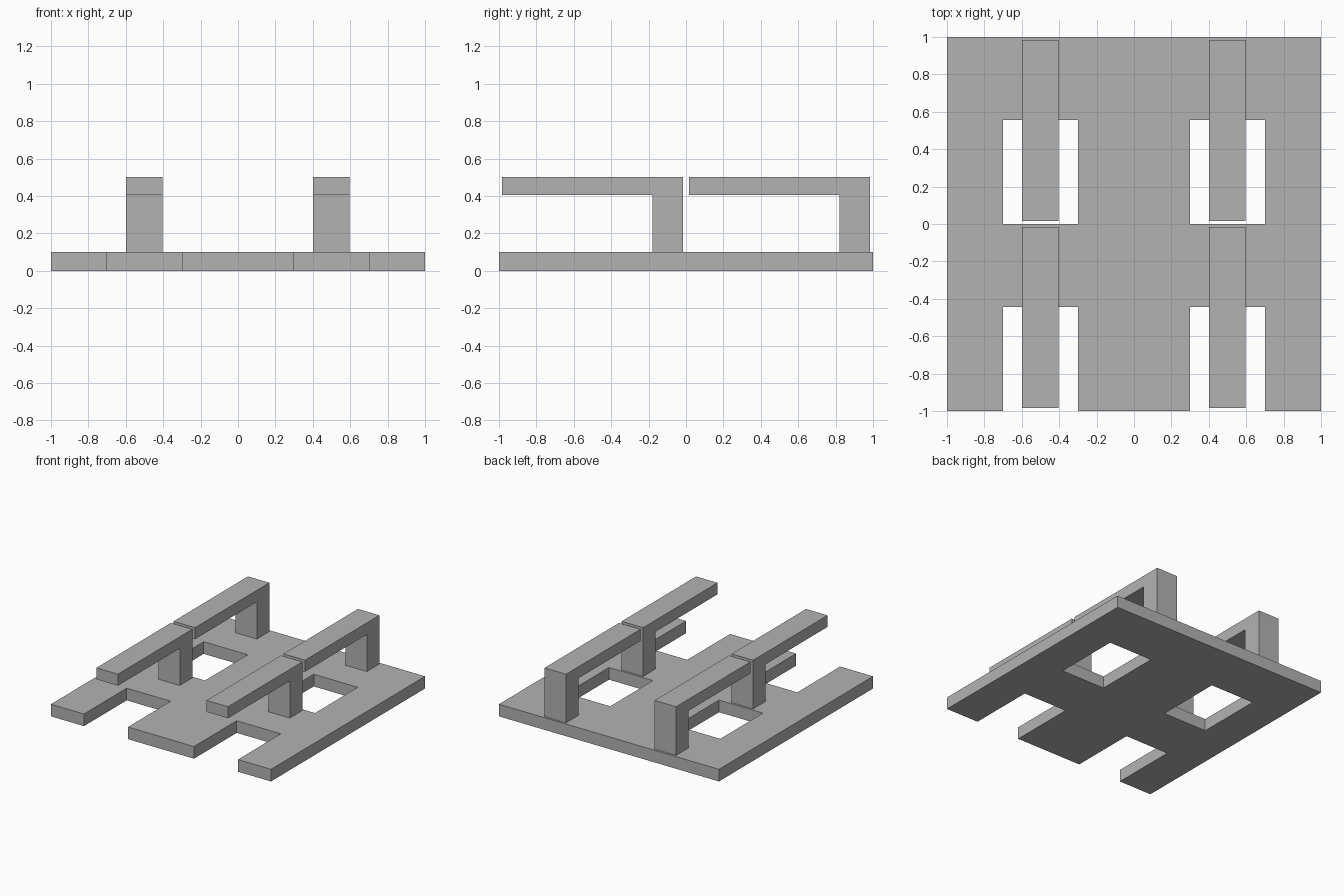
import bpy
import bmesh

# Remove the default object
cube = bpy.data.objects.get("Cube")
if cube:
    bpy.data.objects.remove(cube, do_unlink=True)

# Single flat colour
grey = bpy.data.materials.new("plain_grey")
grey.use_nodes = True
colour = (0.45, 0.45, 0.45, 1.0)
grey.diffuse_color = colour
grey.node_tree.nodes["Principled BSDF"].inputs["Base Color"].default_value = colour

PLATE_TOP = 0.1
ARM_UNDERSIDE, ARM_TOP = 0.405, 0.5
CENTRES = (-0.5, 0.5)


def finish(bm, name):
    """Turn a bmesh into a named, coloured, flat shaded object."""
    bmesh.ops.recalc_face_normals(bm, faces=bm.faces[:])
    mesh = bpy.data.meshes.new(name)
    bm.to_mesh(mesh)
    bm.free()
    mesh.materials.append(grey)
    obj = bpy.data.objects.new(name, mesh)
    bpy.context.collection.objects.link(obj)
    return obj


def extrude(bm, offset):
    """Extrude every face along an offset, keeping the starting faces as a cap."""
    result = bmesh.ops.extrude_face_region(bm, geom=bm.faces[:], use_keep_orig=True)
    verts = [e for e in result["geom"] if isinstance(e, bmesh.types.BMVert)]
    bmesh.ops.translate(bm, verts=verts, vec=offset)


def make_base_plate():
    """Slab of four tiles, each with a slot open towards its front edge."""
    xs = (-1, -0.7, -0.3, 0.3, 0.7, 1)
    ys = (-1, -0.445, 0, 0.555, 1)
    bm = bmesh.new()
    grid = [[bm.verts.new((x, y, 0)) for y in ys] for x in xs]
    for i in range(len(xs) - 1):
        for j in range(len(ys) - 1):
            is_slot = i % 2 == 1 and j % 2 == 0
            if not is_slot:
                bm.faces.new((grid[i][j], grid[i + 1][j],
                              grid[i + 1][j + 1], grid[i][j + 1]))
    extrude(bm, (0, 0, PLATE_TOP))
    return finish(bm, "base_plate")


def make_arm(name, cx, cy):
    """Rear post carrying a bar that reaches forward over the slot."""
    front, post, back = cy - 0.483, cy + 0.32, cy + 0.483
    left, width = cx - 0.098, 0.195
    profile = ((back, PLATE_TOP), (back, ARM_TOP), (front, ARM_TOP),
               (front, ARM_UNDERSIDE), (post, ARM_UNDERSIDE), (post, PLATE_TOP))
    bm = bmesh.new()
    bm.faces.new([bm.verts.new((left, y, z)) for y, z in profile])
    extrude(bm, (width, 0, 0))
    return finish(bm, name)


make_base_plate()
for side, cx in zip(("right", "left"), CENTRES):
    for row, cy in zip(("front", "back"), CENTRES):
        make_arm(f"{row}_{side}_arm", cx, cy)
